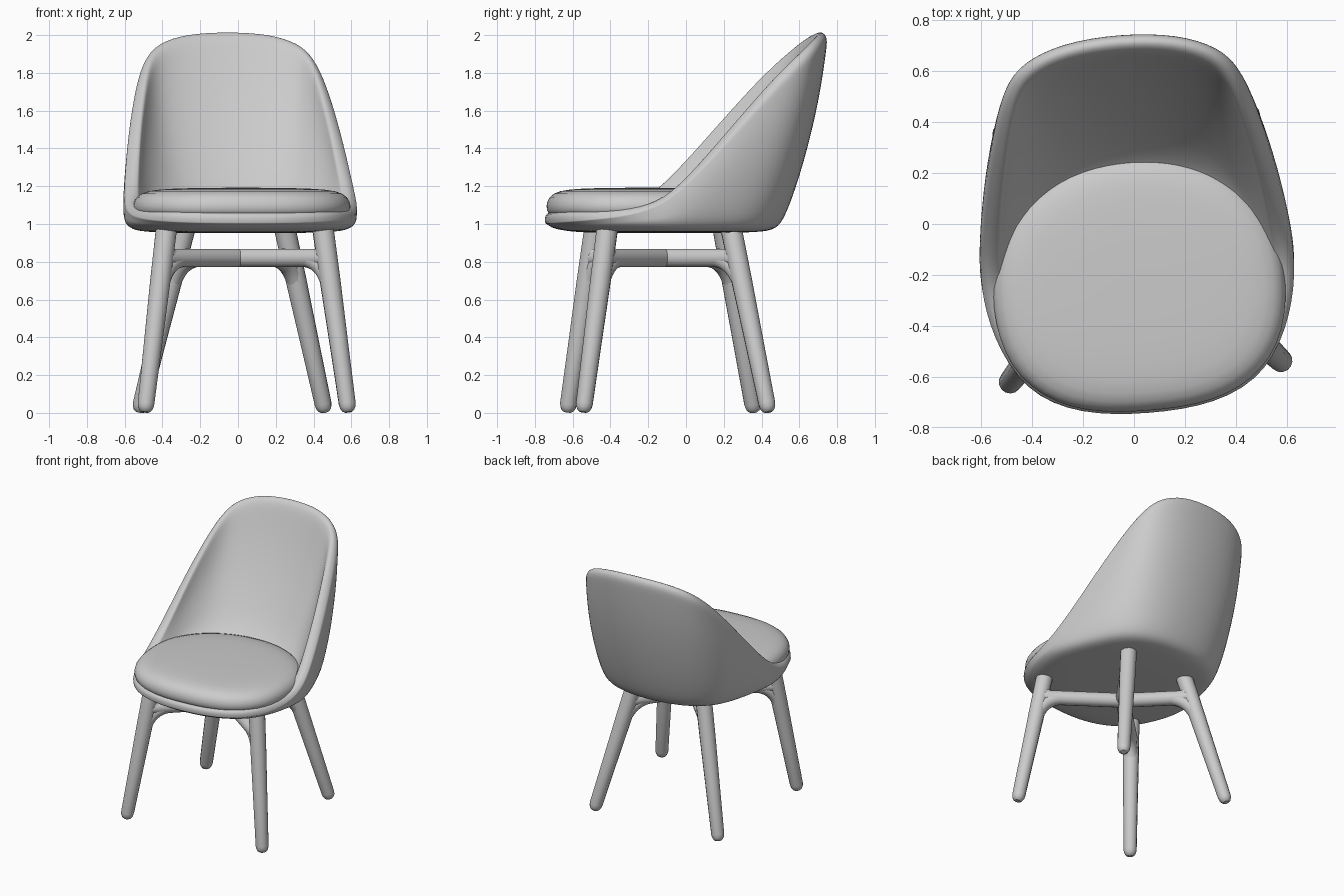
import bpy, math
from mathutils import Vector

cube = bpy.data.objects.get("Cube")
if cube:
    bpy.data.objects.remove(cube, do_unlink=True)

TWIST = math.radians(4.5)  # the whole chair is turned slightly

grey = bpy.data.materials.new("soft grey")
grey.use_nodes = True
colour = (0.6, 0.6, 0.6, 1)
grey.diffuse_color = colour
grey.node_tree.nodes["Principled BSDF"].inputs["Base Color"].default_value = colour


def place(name, data):
    obj = bpy.data.objects.new(name, data)
    bpy.context.collection.objects.link(obj)
    data.materials.append(grey)
    obj.rotation_euler.z = TWIST
    return obj


def loft(name, rings, levels):
    """Capped rings joined in order, each clockwise seen from above."""
    count = len(rings[0])
    verts = [point for ring in rings for point in ring]
    faces = []
    for j in range(len(rings) - 1):
        for i in range(count):
            k = (i + 1) % count
            a, b = j * count, (j + 1) * count
            faces.append((a + i, b + i, b + k, a + k))
    faces.append(tuple(range(count)))
    faces.append(tuple(reversed(range(len(verts) - count, len(verts)))))
    mesh = bpy.data.meshes.new(name)
    mesh.from_pydata(verts, [], faces)
    mesh.polygons.foreach_set("use_smooth", [True] * len(mesh.polygons))
    mod = place(name, mesh).modifiers.new("round", "SUBSURF")
    mod.levels = mod.render_levels = levels


def mirrored(half):
    return half + [Vector((-p.x, p.y, p.z)) for p in half[-2:0:-1]]


# Cushion outline: rounded, squarer at the front
PAD_CENTRE = Vector((0, -.232, 0))


def pad_point(x, y, scale, z):
    """Point on the cushion outline in the direction (x, y)."""
    power = 2.1 if y > 0 else 2.65
    reach = (abs(x / .582) ** power + abs(y / .508) ** power) ** (1 / power)
    return PAD_CENTRE + Vector((x * scale / reach, y * scale / reach, z))


# Shell: rim and base outlines from the back to the front, one half each
rim = mirrored([Vector(p) for p in (
    (0, .755, 1.99), (.23, .735, 1.98), (.39, .67, 1.93), (.46, .585, 1.86),
    (.505, .46, 1.75), (.56, .24, 1.515), (.605, -.03, 1.22), (.622, -.2, 1.085),
    (.592, -.4, 1.035), (.482, -.625, 1.015), (.265, -.73, 1.005), (0, -.75, 1.005))])
base = mirrored([Vector(p) for p in (
    (0, .52, 1.0), (.21, .5, 1.0), (.37, .435, 1.0), (.47, .335, 1.0),
    (.53, .21, 1.0), (.58, .05, 1.0), (.615, -.1, 1.0), (.615, -.22, 1.0),
    (.565, -.41, .995), (.445, -.6, .985), (.24, -.69, .98), (0, -.715, .98))])
middle = Vector((0, -.12, 0))


def shrunk(scale, z):
    return [Vector(((p.x - middle.x) * scale, middle.y + (p.y - middle.y) * scale, z))
            for p in base]


def outward(p):
    return Vector((p.x, p.y - middle.y, 0)).normalized()


rings = [shrunk(.1, .952), shrunk(.5, .952), shrunk(.8, .957), shrunk(.94, .97)]
# outer wall
for t in (.04, .33, .67, .93, 1):
    bulge = .04 * math.sin(math.pi * t)
    rings.append([b.lerp(r, t) + outward(b.lerp(r, t)) * bulge * (r.z - b.z)
                  for b, r in zip(base, rim)])
# rolled rim
floor = [pad_point(b.x, b.y - PAD_CENTRE.y, .85, 1.05) for b in base]
crest, lip = [], []
for b, r, f in zip(base, rim, floor):
    up = (r - b).normalized()
    inward = f - r
    inward = (inward - up * inward.dot(up)).normalized()
    crest.append(r + inward * .035 + up * .028)
    lip.append(r + inward * .072)
rings += [crest, lip]
# padded inner wall sloping down behind the cushion
for t in (.12, .4, .7, 1):
    bulge = .055 * math.sin(math.pi * t)
    rings.append([p.lerp(f, t) + outward(r) * bulge * max(r.z - f.z, 0)
                  for p, f, r in zip(lip, floor, rim)])
rings.append([PAD_CENTRE.lerp(f, .2) + Vector((0, 0, f.z * .8)) for f in floor])
loft("seat_shell", rings, 2)

# Cushion
SIDES = 32
angles = [math.tau * i / SIDES for i in range(SIDES)]
loft("seat_cushion", [[pad_point(math.sin(a), math.cos(a), s, z) for a in angles]
                      for s, z in ((.5, 1.03), (.9, 1.032), (.98, 1.052), (1, 1.095),
                                   (.97, 1.145), (.87, 1.177), (.65, 1.188),
                                   (.3, 1.192), (.04, 1.192))], 1)


# Frame: tapered legs with arms blending into a cross brace
def tube(name, paths):
    curve = bpy.data.curves.new(name, "CURVE")
    curve.dimensions = "3D"
    curve.bevel_depth = 1
    curve.bevel_resolution = 5
    curve.use_fill_caps = True
    for path in paths:
        spline = curve.splines.new("POLY")
        spline.points.add(len(path) - 1)
        spline.use_smooth = True
        for point, (co, radius) in zip(spline.points, path):
            point.co = (*co, 1)
            point.radius = radius
    place(name, curve)


def bend(start, corner, end, radius):
    steps = 10
    return [(start.lerp(corner, i / steps).lerp(corner.lerp(end, i / steps), i / steps),
             radius) for i in range(steps + 1)]


BRACE_Z = .82
hub = Vector((0, -.11, BRACE_Z))
legs = {"front": ((.54, -.588), (.415, -.45)), "back": ((.493, .4), (.265, .218))}
for end, (foot_xy, top_xy) in legs.items():
    for side, sign in (("left", 1), ("right", -1)):
        foot = Vector((foot_xy[0] * sign, foot_xy[1], .004))
        top = Vector((top_xy[0] * sign, top_xy[1], .98))

        def at(z):
            return foot.lerp(top, (z - foot.z) / (top.z - foot.z))

        joint = at(BRACE_Z)
        inward = (hub - joint).normalized()
        tube(f"{end}_{side}_leg", [[(at(z), r) for z, r in (
            (.004, .02), (.012, .032), (.028, .041), (.05, .045),
            (.4, .05), (.7, .055), (.98, .057))]])
        tube(f"{end}_{side}_brace_arm", [
            [(joint, .05), (hub, .05)],
            bend(at(.62), joint, joint + inward * .17, .047),
            bend(at(.92), joint, joint + inward * .1, .046)])
